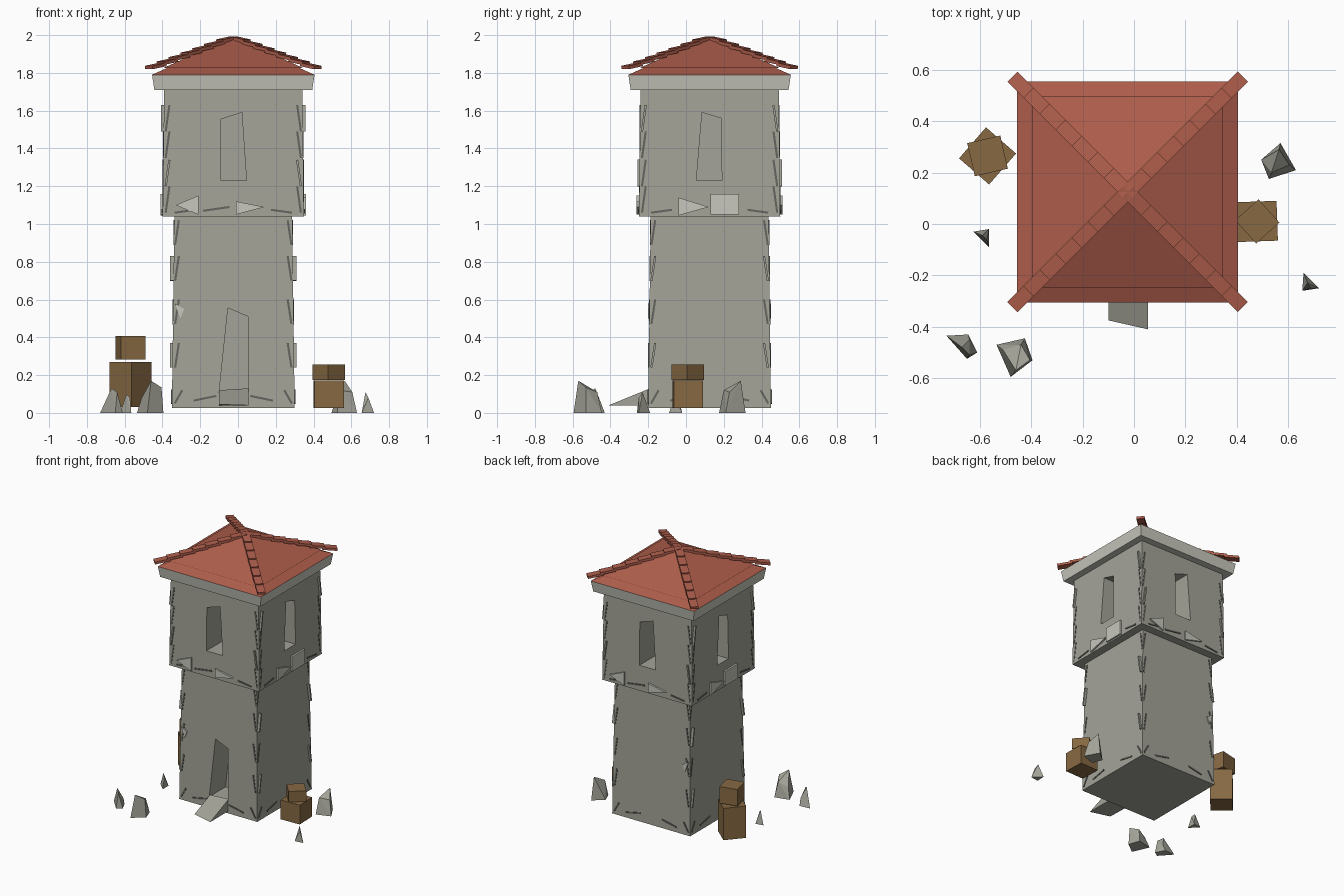
import bpy, bmesh, math
from mathutils import Matrix, Vector

if "Cube" in bpy.data.objects:
    bpy.data.objects.remove(bpy.data.objects["Cube"])

CX, CY = -0.025, 0.125          # tower axis


def material(name, rgb):
    m = bpy.data.materials.new(name)
    m.diffuse_color = (*rgb, 1)
    m.use_nodes = True
    m.node_tree.nodes["Principled BSDF"].inputs["Base Color"].default_value = m.diffuse_color
    return m


TILE = material("red_tile", (0.42, 0.11, 0.07))
WOOD = material("crate_wood", (0.24, 0.14, 0.055))
STONE = material("wall_stone", (0.37, 0.37, 0.32))
PALE = material("pale_stone", (0.57, 0.57, 0.51))
DARK = material("dark_stone", (0.13, 0.13, 0.115))


def finish(name, bm, mat=None):
    bmesh.ops.recalc_face_normals(bm, faces=bm.faces)
    me = bpy.data.meshes.new(name)
    bm.to_mesh(me)
    bm.free()
    ob = bpy.data.objects.new(name, me)
    bpy.context.collection.objects.link(ob)
    if mat:
        me.materials.append(mat)
    return ob


def hull(name, pts, mat=STONE):
    bm = bmesh.new()
    for p in pts:
        bm.verts.new(p)
    r = bmesh.ops.convex_hull(bm, input=bm.verts)
    junk = [g for g in r["geom_interior"] if isinstance(g, bmesh.types.BMVert)]
    bmesh.ops.delete(bm, geom=junk, context='VERTS')
    bmesh.ops.dissolve_limit(bm, angle_limit=0.02, verts=bm.verts, edges=bm.edges)
    return finish(name, bm, mat)


def square(h, z):
    return [(CX + sx * h, CY + sy * h, z) for sx in (-1, 1) for sy in (-1, 1)]


def frustum(name, h0, z0, h1, z1, mat=STONE):
    return hull(name, square(h0, z0) + square(h1, z1), mat)


def wall_prism(name, pts, side, d0, d1, mat=STONE):
    """Polygon (u, z) on a wall (0 front, 1 right, 2 back, 3 left) between two distances from the axis."""
    rot = Matrix.Rotation(side * math.pi / 2, 3, 'Z')
    return hull(name, [rot @ Vector((u, -d, z)) + Vector((CX, CY, 0))
                       for d in (d0, d1) for u, z in pts], mat)


def cut(ob, cutter):
    mod = ob.modifiers.new("opening", 'BOOLEAN')
    mod.operation, mod.solver, mod.object = 'DIFFERENCE', 'EXACT', cutter
    bpy.context.view_layer.objects.active = ob
    bpy.ops.object.modifier_apply(modifier=mod.name)
    bpy.data.objects.remove(cutter, do_unlink=True)


def strip(name, side, u0, z0, u1, z1, d, mat=DARK, w=0.011):
    """Thin slanted stone edge standing slightly out of a wall."""
    n = Vector((z0 - z1, u1 - u0)).normalized() * w / 2
    a, b = Vector((u0, z0)), Vector((u1, z1))
    return wall_prism(name, [a - n, a + n, b + n, b - n], side, d - 0.04, d, mat)


def box(name, center, size, rot_z, mat):
    bm = bmesh.new()
    bmesh.ops.create_cube(bm, size=1, matrix=Matrix.Translation(center)
                          @ Matrix.Rotation(math.radians(rot_z), 4, 'Z')
                          @ Matrix.Diagonal((*size, 1)))
    return finish(name, bm, mat)


# Tower walls, with deep window and door openings
shaft = frustum("lower_shaft", 0.325, 0.027, 0.312, 1.04)
upper = frustum("upper_storey", 0.374, 1.04, 0.366, 1.71)
windows = [[(-.065, 1.23), (.07, 1.23), (.045, 1.59), (-.065, 1.555)],
           [(-.07, 1.23), (.065, 1.23), (.06, 1.56), (-.04, 1.59)]]
for side in range(4):
    cut(upper, wall_prism("window_cutter", windows[side % 2], side, 0.17, 0.45))
cut(shaft, wall_prism("door_cutter", [(-.075, .11), (-.028, .555), (.078, .51), (.08, .11)], 0, 0.13, 0.45))

# Door ramp
hull("door_ramp", [(-.1, -.375, .045), (.055, -.41, .04), (-.1, -.19, .12), (.055, -.19, .13),
                   (-.1, -.19, .04), (.055, -.19, .04)])

# Eave slab and stepped roof of one pitch
frustum("eave_slab", 0.418, 1.71, 0.43, 1.79, PALE)
frustum("roof_skirt", 0.43, 1.79, 0.33, 1.8353, TILE)
hull("roof_pyramid", square(0.372, 1.825) + [(CX, CY, 1.9935)], TILE)

# Overlapping ridge tiles along the four hips
for c in range(4):
    az = math.radians(45 + 90 * c)
    for i in range(7):
        d = 0.05 + i * 0.0885
        mat = (Matrix.Translation((CX, CY, 0)) @ Matrix.Rotation(az, 4, 'Z')
               @ Matrix.Translation((d, 0, 1.984 - 0.263 * (d - 0.02)))
               @ Matrix.Rotation(math.radians(9), 4, 'Y')
               @ Matrix.Diagonal((0.105, 0.056, 0.018, 1)))
        bm = bmesh.new()
        bmesh.ops.create_cube(bm, size=1, matrix=mat)
        finish("ridge_tile", bm, TILE)

# Stone edges at the corners and along the lower courses
for side in range(4):
    for s in (-1, 1):
        for i, z in enumerate((1.06, 1.2, 1.35, 1.49)):
            proud = i == (3 if side % 2 else 1)
            strip("upper_corner_stone", side, s * .358, z, s * .338, z + .14,
                  0.383 if proud else 0.375 - i * 0.0015, STONE if proud else DARK)
        for i, z in enumerate((.24, .47, .70, .89)):
            proud = side % 2 == 1 and i in (0, 2)
            strip("lower_corner_stone", side, s * .308, z, s * .288, z + .13,
                  0.335 if proud else 0.325 - i * 0.003, STONE if proud else DARK)
        strip("base_stone", side, s * .21, .065, s * .09, .09, .329)
        strip("base_corner_stone", side, s * .31, .05, s * .27, .12, .329)
        strip("band_stone", side, s * .31, 1.06, s * .2, 1.075, .379)
    strip("band_middle_stone", side, -.16, 1.07, -.02, 1.09, .379)

# Loose blocks on the band between the storeys
blocks = [[[(-.305, 1.1), (-.185, 1.15), (-.185, 1.05)], [(.015, 1.12), (.015, 1.05), (.165, 1.09)]],
          [[(-.165, 1.14), (-.165, 1.045), (-.005, 1.09)],
           [(.005, 1.05), (.155, 1.05), (.155, 1.16), (.005, 1.16)]]]
for side in range(4):
    for pts in blocks[side % 2]:
        wall_prism("band_block", pts, side, 0.34, 0.386, PALE)

# Small chips on the shaft corners
for s in (-1, 1):
    wall_prism("shaft_chip", [(s * .31, .58), (s * .28, .5), (s * .26, .55)],
               0 if s < 0 else 2, .29, .326, PALE)

# Crates
box("left_lower_crate", (-.57, .265, .15), (.16, .155, .24), 49, WOOD)
box("left_upper_crate", (-.57, .265, .345), (.132, .132, .125), 13, WOOD)
box("right_lower_crate", (.48, .01, .098), (.155, .155, .145), 2, WOOD)
box("right_upper_crate", (.48, .01, .215), (.122, .122, .08), 42, WOOD)

# Rocks: footprint at the ground, smaller top
rocks = [
    ([(-.535, -.47), (-.425, -.445), (-.395, -.53), (-.48, -.595)],
     [(-.46, -.57, .17), (-.405, -.53, .135), (-.44, -.47, .11), (-.51, -.49, .08)]),
    ([(-.73, -.435), (-.645, -.43), (-.61, -.5), (-.65, -.525)],
     [(-.67, -.48, .13), (-.64, -.51, .11), (-.64, -.45, .05)]),
    ([(.495, .25), (.57, .315), (.63, .21), (.525, .175)],
     [(.565, .29, .17), (.605, .23, .11), (.535, .2, .12)]),
    ([(.66, -.19), (.72, -.25), (.655, -.26)], [(.675, -.23, .11), (.69, -.25, .08)]),
    ([(-.625, -.03), (-.565, -.02), (-.565, -.09)], [(-.59, -.045, .1), (-.572, -.06, .08)]),
]
for base, top in rocks:
    hull("rock", [(x, y, 0.0) for x, y in base] + top)
